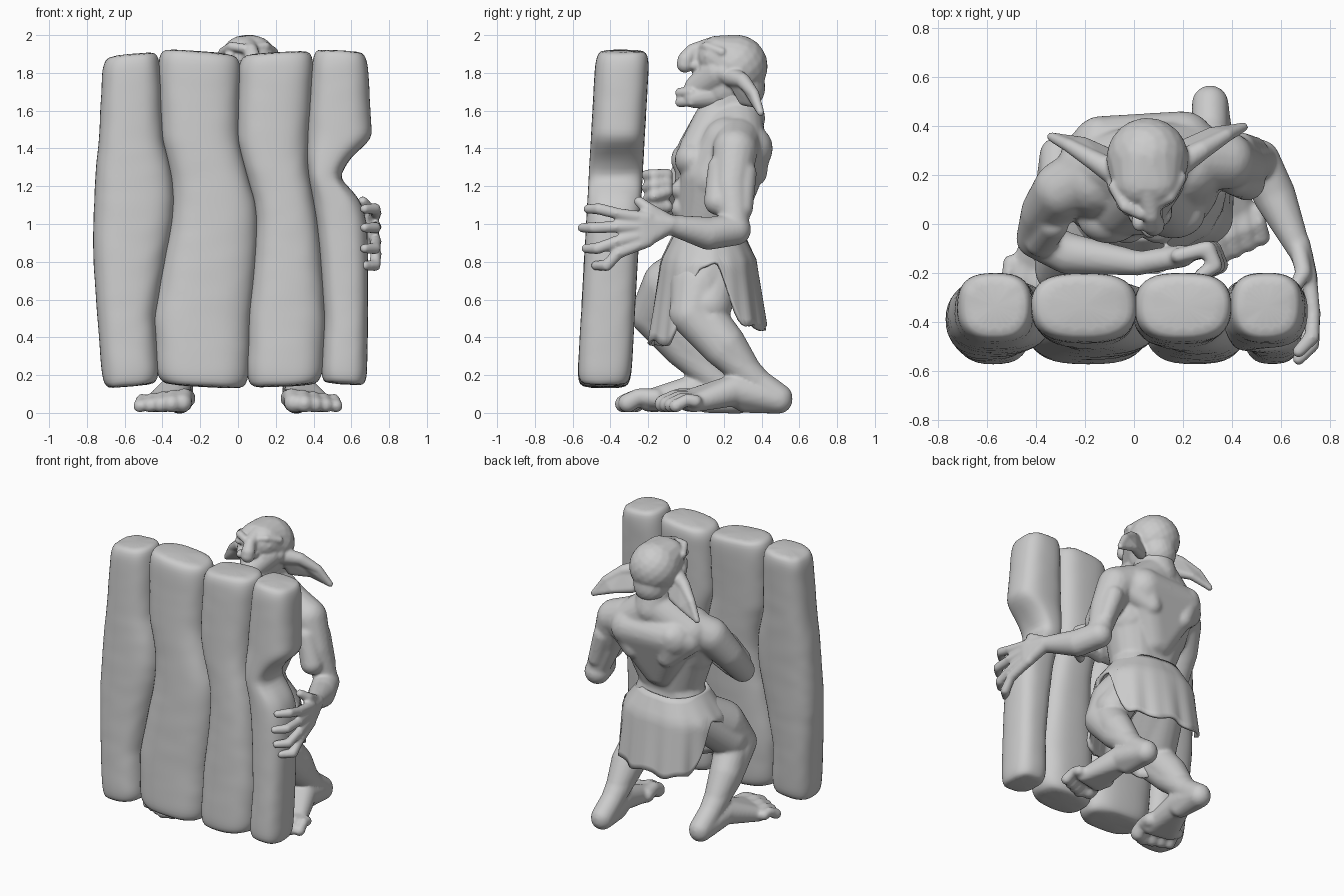
import bpy, bmesh, math, random
from mathutils import Vector

random.seed(4)
default = bpy.data.objects.get("Cube")
if default:
    bpy.data.objects.remove(default)

grey = bpy.data.materials.new("plain grey clay")
grey.use_nodes = True
grey.diffuse_color = (.6, .6, .6, 1)
grey.node_tree.nodes["Principled BSDF"].inputs["Base Color"].default_value = (.6, .6, .6, 1)


def finish(name, bm):
    mesh = bpy.data.meshes.new(name)
    bmesh.ops.recalc_face_normals(bm, faces=bm.faces[:])
    bm.to_mesh(mesh)
    bm.free()
    mesh.materials.append(grey)
    mesh.shade_smooth()
    obj = bpy.data.objects.new(name, mesh)
    bpy.context.collection.objects.link(obj)
    return obj


def sphere_points(count=150):
    golden = math.pi * (3 - math.sqrt(5))
    for i in range(count):
        z = 1 - 2 * (i + .5) / count
        ring = math.sqrt(1 - z * z)
        yield Vector((ring * math.cos(golden * i), ring * math.sin(golden * i), z))


UNIT = list(sphere_points())


def hull(bm, *balls):
    """Convex skin around balls given as (x, y, z, radius)."""
    verts = [bm.verts.new(Vector(b[:3]) + p * b[3]) for b in balls for p in UNIT]
    bmesh.ops.convex_hull(bm, input=verts)
    loose = [v for v in verts if v.is_valid and not v.link_faces]
    bmesh.ops.delete(bm, geom=loose, context='VERTS')


def chain(bm, *balls):
    """Limb: each ball is joined to the next one."""
    for a, b in zip(balls, balls[1:]):
        hull(bm, a, b)


def oval(bm, centre, size):
    verts = [bm.verts.new(Vector(centre) + Vector(p[i] * size[i] for i in range(3))) for p in UNIT]
    bmesh.ops.convex_hull(bm, input=verts)


def sculpt(obj, voxel, passes):
    """Fuse overlapping volumes into one soft skin."""
    fuse = obj.modifiers.new("fuse", 'REMESH')
    fuse.mode = 'VOXEL'
    fuse.voxel_size = voxel
    fuse.use_smooth_shade = True
    soft = obj.modifiers.new("soften", 'SMOOTH')
    soft.factor = .5
    soft.iterations = passes


# Torso
body = bmesh.new()
hull(body, (-.1, .13, .83, .14), (.15, .15, .83, .14), (-.03, .11, 1, .15), (.09, .11, 1, .15))
hull(body, (-.03, .11, 1, .16), (.09, .11, 1, .16), (-.1, .12, 1.25, .18), (.16, .15, 1.25, .18))
hull(body, (-.12, .12, 1.25, .17), (.18, .16, 1.25, .17), (-.16, .18, 1.42, .15), (.21, .23, 1.42, .15))
hull(body, (-.19, .22, 1.42, .13), (.23, .29, 1.42, .13), (.04, .27, 1.56, .14), (.05, .2, 1.5, .15))
hull(body, (.05, .3, 1.56, .12), (.05, .19, 1.6, .11), (.05, .26, 1.7, .12))
hull(body, (-.06, .07, 1.38, .12), (.13, .08, 1.38, .12), (.05, .17, 1.56, .12))
hull(body, (-.13, .31, 1.4, .13), (.2, .33, 1.4, .13), (.01, .24, 1.1, .1), (.05, .24, 1.1, .1))
for x, y in ((-.1, .02), (.16, .04)):
    oval(body, (x, y, 1.34), (.13, .1, .1))        # chest muscle
for x, y in ((-.14, .35), (.21, .36)):
    hull(body, (x, y, 1.42, .09), (x * .75, y, 1.27, .07), (x * 1.5, y - .07, 1.38, .09))  # shoulder blade
for row in range(3):
    for x in (-.03, .1):
        oval(body, (x, -.03, 1.18 - row * .1), (.07, .05, .055))  # stomach

# Legs and feet, the right one a step ahead
for side, step in ((1, .01), (-1, -.2)):
    def at(x, y, z, r, follow=1):
        return (side * x, y + step * follow, z, r)
    chain(body, at(.13, .16, .82, .14, .1), at(.22, .06, .67, .155, .7), at(.29, .02, .52, .115),
          at(.31, .18, .34, .1), at(.31, .37, .16, .075), at(.31, .48, .08, .075))
    hull(body, at(.29, .03, .52, .1), at(.29, .12, .47, .11), at(.31, .2, .37, .105), at(.31, .3, .24, .08))
    hull(body, at(.18, .17, .75, .12, .3), at(.27, .11, .57, .125))
    oval(body, at(.3, -.04, .53, 0)[:3], (.06, .06, .08))   # kneecap
    hull(body, at(.31, .48, .07, .075), at(.33, .25, .12, .085), at(.31, .3, .05, .05))
    hull(body, at(.33, .25, .12, .085), at(.31, 0, .065, .058), at(.45, .03, .05, .048))
    for toe in range(5):
        x, size = .285 + toe * .056, .052 - toe * .004
        y = -.13 + abs(toe - 1) * .022
        chain(body, at(x - .01, .04, size + .025, size), at(x, y + .06, size + .035, size * .85),
              at(x + .01, y, size, size))

# Left arm reaching around the shield edge
chain(body, (.25, .27, 1.43, .13), (.37, .26, 1.39, .12), (.44, .24, 1.2, .1), (.51, .26, .99, .075))
hull(body, (.41, .18, 1.3, .065), (.46, .17, 1.12, .075))
hull(body, (.43, .31, 1.27, .065), (.49, .3, 1.08, .055))
chain(body, (.51, .26, .97, .085), (.57, .12, .95, .088), (.67, -.1, 1, .05))
hull(body, (.67, -.08, 1, .048), (.71, -.23, 1.02, .038), (.71, -.22, .91, .038))
for f, (tip, reach) in enumerate(((1.08, .52), (.98, .55), (.87, .53), (.78, .48))):
    root = 1.03 - f * .04
    chain(body, (.71, -.2, root, .034), (.73, -.36, (root + tip) / 2, .03),
          (.725, -reach + .06, tip, .032), (.67, -reach, tip, .026))
chain(body, (.67, -.1, 1.02, .038), (.69, -.2, 1.08, .034), (.66, -.25, 1.12, .028))

# Right arm folded behind the shield
chain(body, (-.18, .2, 1.43, .13), (-.29, .14, 1.39, .12), (-.36, .05, 1.25, .1), (-.4, -.06, 1.1, .08))
hull(body, (-.33, .0, 1.3, .065), (-.38, -.07, 1.17, .065))
chain(body, (-.4, -.06, 1.1, .08), (-.27, -.12, 1.1, .085), (.02, -.16, 1.15, .05))
hull(body, (.02, -.16, 1.15, .048), (.2, -.13, 1.22, .045), (.2, -.13, 1.12, .045))
for f in range(4):
    z, bend = 1.26 - f * .056, .012 * (f % 3)
    chain(body, (.18, -.13, z, .032), (.3 + bend, -.1, z + bend, .034),
          (.33 + bend, -.17, z, .032), (.27, -.21, z - bend, .028))
sculpt(finish("goblin_body", body), .011, 7)

# Head: skull, jaw, nose, brow, lips and ears, about its own centre line
head = bmesh.new()
mid = .055
hull(head, (mid, .265, 1.835, .168), (mid - .03, .17, 1.885, .112), (mid + .03, .17, 1.885, .112))
hull(head, (mid, .3, 1.72, .12), (mid, .2, 1.72, .12), (mid, .26, 1.85, .15))
hull(head, (mid, .22, 1.7, .1), (mid - .03, .04, 1.665, .05), (mid + .05, .04, 1.665, .05))
hull(head, (mid - .06, .17, 1.8, .09), (mid + .06, .17, 1.8, .09), (mid + .01, .06, 1.72, .07))
hull(head, (mid, .14, 1.93, .06), (mid + .015, .035, 1.92, .035), (mid + .01, .08, 1.82, .05))
chain(head, (mid + .015, .035, 1.92, .035), (mid + .025, 0, 1.87, .045), (mid + .025, -.005, 1.845, .045))
for s in (-1, 1):
    def at(x, y, z, r):
        return (mid + s * x, y + .02 * s, z, r)
    chain(head, at(.025, .06, 1.93, .025), at(.09, .09, 1.94, .025), at(.135, .17, 1.91, .025))  # brow
    hull(head, at(.07, .09, 1.81, .04), at(.11, .18, 1.8, .055))                                # cheek
    oval(head, at(.035, .03, 1.84, 0)[:3], (.03, .04, .028))                                    # nostril
    oval(head, at(.098, .1, 1.89, 0)[:3], (.03, .03, .026))                                     # eye
    # ear: a thick upper rim and a blade below it
    chain(head, at(.12, .22, 1.78, .055), at(.22, .28, 1.76, .04), at(.32, .34, 1.69, .028), at(.39, .375, 1.59, .02))
    hull(head, at(.13, .23, 1.78, .04), at(.22, .29, 1.75, .03), at(.15, .29, 1.66, .035), at(.26, .35, 1.64, .025))
    hull(head, at(.22, .29, 1.75, .03), at(.26, .35, 1.64, .025), at(.39, .375, 1.59, .018), at(.32, .34, 1.69, .024))
for z, y in ((1.695, -.03), (1.645, -.03)):
    chain(head, (mid - .055, .03, z, .022), (mid + .01, y, z, .028), (mid + .075, .03, z, .022))
sculpt(finish("goblin_head", head), .008, 5)

# Loincloth: flared band with long front and back panels
cloth = bmesh.new()
turns, rows = 96, 14
grid = []
for row in range(rows + 1):
    ring = []
    for i in range(turns):
        a = math.tau * i / turns
        c, s = math.cos(a), math.sin(a)
        k = min(1, max(0, (abs(s) - .15) / .55))
        k = k * k * (3 - 2 * k)
        hem = .78 - k * (.33 if s > 0 else .41) + .015 * math.sin(9 * a)
        t = row / rows
        z = .95 + (hem - .95) * t
        drop = .95 - z
        fold = 1 + .06 * drop * math.sin(9 * a + 1) + .04 * drop * math.sin(17 * a)
        depth = .17 + .35 * min(drop, .14) + .05 * drop
        ring.append(cloth.verts.new((.02 + c * (.22 + .7 * min(drop, .16) + .06 * drop) * fold,
                                     .12 + s * depth * fold + .1 * drop * s - .05 * (c < 0) * c * s,
                                     z)))
    grid.append(ring)
for low, high in zip(grid, grid[1:]):
    for i in range(turns):
        j = (i + 1) % turns
        cloth.faces.new((low[i], low[j], high[j], high[i]))
loincloth = finish("loincloth", cloth)
thick = loincloth.modifiers.new("thickness", 'SOLIDIFY')
thick.thickness = .02
thick.offset = 0

# Shield: four wavy planks whose shared seams are given by height
heights = (.14, .5, .8, 1.0, 1.12, 1.25, 1.36, 1.45, 1.92)
seams = ((-.71, -.74, -.76, -.76, -.755, -.75, -.74, -.73, -.71),
         (-.42, -.44, -.39, -.35, -.34, -.35, -.375, -.40, -.42),
         (.05, .06, .09, .10, .09, .05, .02, .0, .01),
         (.44, .46, .44, .42, .4, .375, .365, .37, .4),
         (.68, .685, .685, .68, .65, .53, .6, .705, .68))


def seam(line, z):
    for i in range(len(heights) - 1):
        if z <= heights[i + 1]:
            t = max(0, (z - heights[i]) / (heights[i + 1] - heights[i]))
            return line[i] + (line[i + 1] - line[i]) * t
    return line[-1]


def power(v, e):
    return math.copysign(abs(v) ** e, v)


for n, top in enumerate((1.9, 1.915, 1.91, 1.92)):
    plank = bmesh.new()
    bottom, sides, steps = (.14, .135, .14, .15)[n], 20, 30
    tilt = (.012, -.012, .01, -.008)[n]
    rings = []
    levels = [(0, .74), (.015, .9), (.05, .98)]
    levels += [(.1 + (top - bottom - .2) * i / steps, 1) for i in range(steps + 1)]
    levels += [(top - bottom - h, k) for h, k in reversed(levels[:3])]
    for h, k in levels:
        z = bottom + h
        left, right = seam(seams[n], z), seam(seams[n + 1], z)
        y = -.435 + .1 * (z - .14) / 1.78
        ring = []
        for i in range(sides):
            a = math.tau * (i + .5) / sides
            c, s = math.cos(a), math.sin(a)
            rough = k * (1 + random.uniform(-.012, .012))
            # the front is rounder than the back
            ring.append(plank.verts.new(((left + right) / 2 + power(c, .7) * (right - left) * .52 * rough,
                                         y + power(s, .75 if s > 0 else .88) * .144 * rough,
                                         z + tilt * c * (k < 1) + random.uniform(-.006, .006))))
        rings.append(ring)
    for low, high in zip(rings, rings[1:]):
        for i in range(sides):
            j = (i + 1) % sides
            plank.faces.new((low[i], low[j], high[j], high[i]))
    plank.faces.new(rings[0])
    plank.faces.new(rings[-1])
    board = finish("shield_plank_%d" % (n + 1), plank)
    board.modifiers.new("round", 'SUBSURF').levels = 1
    board.modifiers["round"].render_levels = 1
